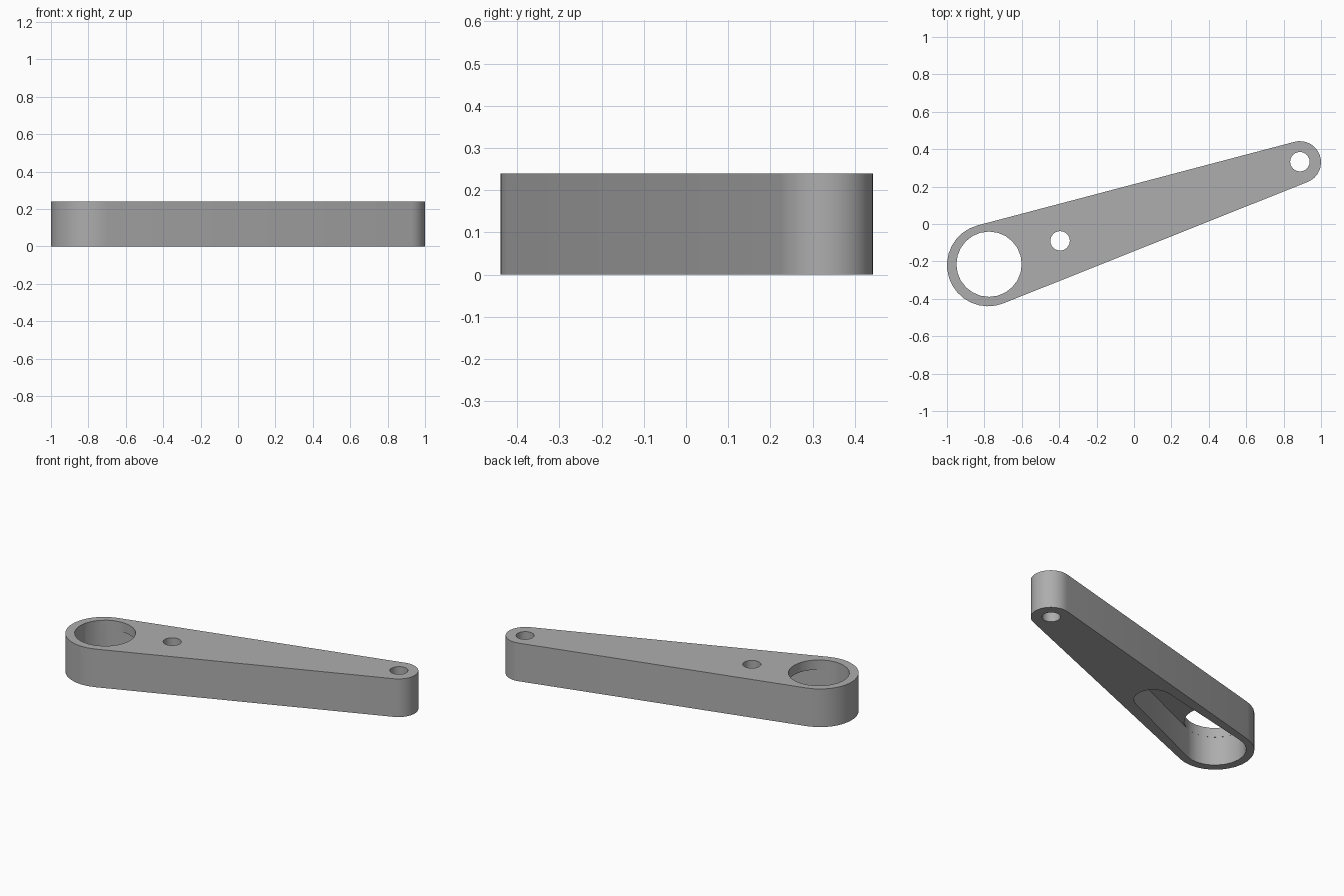
import bpy, bmesh, math
from mathutils import Vector

if "Cube" in bpy.data.objects:
    bpy.data.objects.remove(bpy.data.objects["Cube"])

HEIGHT, POCKET_TOP = 0.24, 0.18
BIG, SMALL = Vector((-0.78, -0.22)), Vector((0.887, 0.33))
HOLE = Vector((-0.775, -0.215))
AXIS = (SMALL - BIG).normalized()

gray = bpy.data.materials.new("plain gray")
gray.use_nodes = True
gray.diffuse_color = (0.42, 0.42, 0.42, 1)
gray.node_tree.nodes["Principled BSDF"].inputs["Base Color"].default_value = (0.42, 0.42, 0.42, 1)


def prism(name, outline, z0, z1):
    """Extrude a flat outline between two heights."""
    bm = bmesh.new()
    face = bm.faces.new([bm.verts.new((p.x, p.y, z0)) for p in outline])
    top = bmesh.ops.extrude_face_region(bm, geom=[face])["geom"]
    bmesh.ops.translate(bm, vec=(0, 0, z1 - z0),
                        verts=[v for v in top if isinstance(v, bmesh.types.BMVert)])
    bmesh.ops.recalc_face_normals(bm, faces=bm.faces)
    mesh = bpy.data.meshes.new(name)
    bm.to_mesh(mesh)
    bm.free()
    mesh.materials.append(gray)
    obj = bpy.data.objects.new(name, mesh)
    bpy.context.collection.objects.link(obj)
    return obj


def arc(c, r, start, sweep, n):
    return [c + r * Vector((math.cos(start + sweep * i / n), math.sin(start + sweep * i / n)))
            for i in range(n + 1)]


def teardrop(c0, r0, c1, r1, n=16):
    """Two round ends joined by their common tangents."""
    d = c1 - c0
    heading = math.atan2(d.y, d.x)
    lean = math.acos((r0 - r1) / d.length)
    return (arc(c0, r0, heading + lean, 2 * (math.pi - lean), n)
            + arc(c1, r1, heading - lean, 2 * lean, n))


def circle(c, r, n=24):
    return arc(c, r, 0, math.tau, n)[:-1]


# Tapered arm body
arm = prism("lever_arm", teardrop(BIG, 0.22, SMALL, 0.113), 0, HEIGHT)

# Underside pocket and the three through holes
cutters = [
    prism("pocket_cutter", teardrop(HOLE, 0.175, HOLE + AXIS * 0.66, 0.11, 12), -0.1, POCKET_TOP),
    prism("large_hole_cutter", circle(HOLE, 0.1745), -0.2, HEIGHT + 0.1),
    prism("middle_hole_cutter", circle(Vector((-0.395, -0.09)), 0.052), -0.2, HEIGHT + 0.1),
    prism("end_hole_cutter", circle(Vector((0.887, 0.333)), 0.052), -0.2, HEIGHT + 0.1),
]
bpy.context.view_layer.objects.active = arm
for cutter in cutters:
    mod = arm.modifiers.new(cutter.name, "BOOLEAN")
    mod.operation, mod.solver, mod.object = "DIFFERENCE", "EXACT", cutter
    bpy.ops.object.modifier_apply(modifier=mod.name)
    bpy.data.objects.remove(cutter)

# Smooth round walls, crisp rims
bpy.ops.object.select_all(action="DESELECT")
arm.select_set(True)
bpy.ops.object.shade_smooth_by_angle(angle=math.radians(30))
